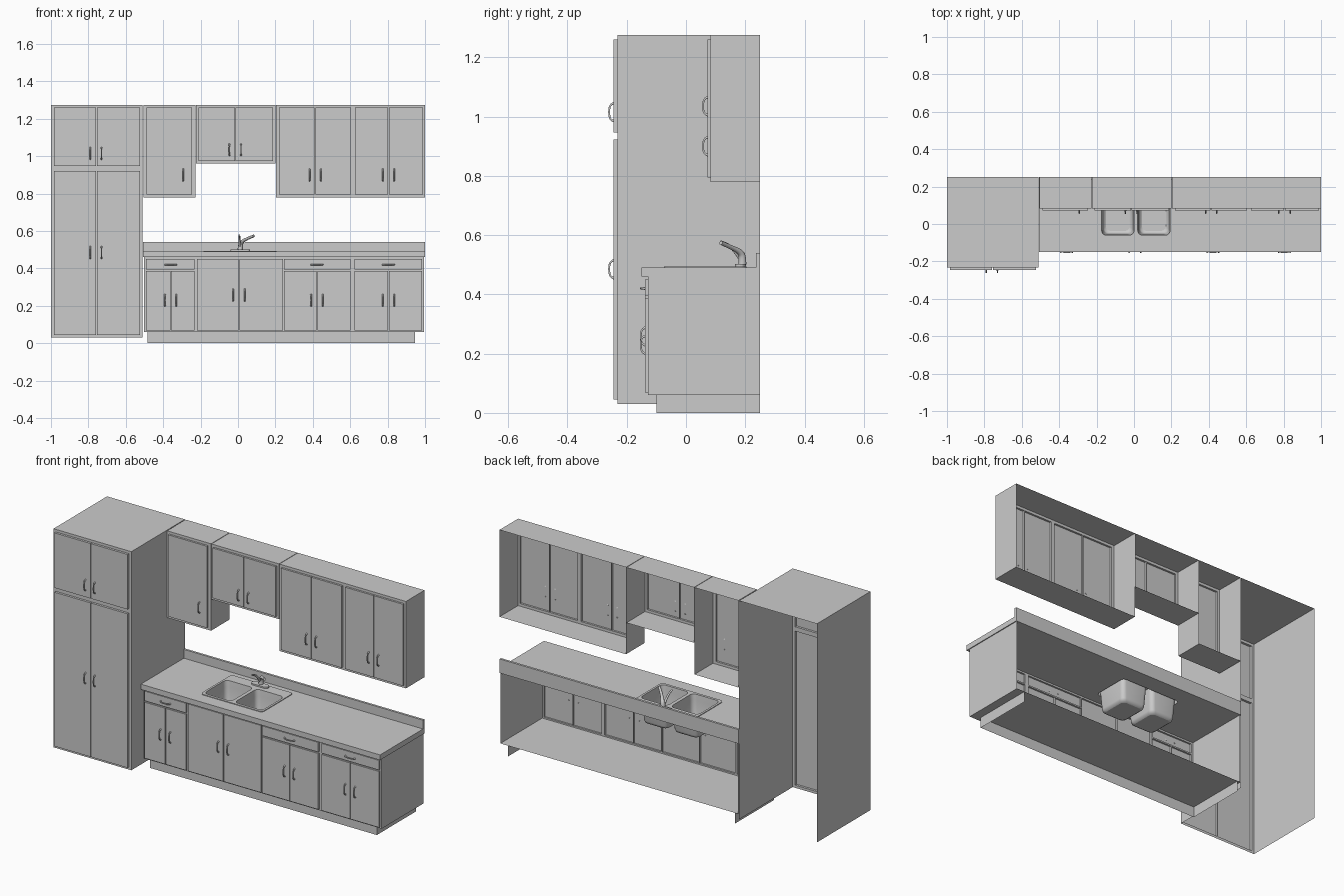
import bpy, bmesh, math

if "Cube" in bpy.data.objects:
    bpy.data.objects.remove(bpy.data.objects["Cube"])

BACK = 0.25


def link(name, data):
    ob = bpy.data.objects.new(name, data)
    bpy.context.collection.objects.link(ob)
    return ob


def finish(name, bm, smooth=False):
    bmesh.ops.remove_doubles(bm, verts=bm.verts, dist=1e-5)
    me = bpy.data.meshes.new(name)
    bm.to_mesh(me)
    bm.free()
    ob = link(name, me)
    if smooth:
        select(ob)
        bpy.ops.object.shade_smooth_by_angle(angle=math.radians(50))
    return ob


def select(ob):
    bpy.ops.object.select_all(action='DESELECT')
    ob.select_set(True)
    bpy.context.view_layer.objects.active = ob


def to_mesh(ob):
    select(ob)
    bpy.ops.object.convert(target='MESH')
    return bpy.context.view_layer.objects.active


def quad(bm, *pts):
    bm.faces.new([bm.verts.new(p) for p in pts])


def cabinet(name, x0, x1, z0, z1, yf, doors, depth, top=True, bottom=True):
    """Open-backed shell whose front has door panels pushed forward."""
    bm = bmesh.new()
    xs = sorted({x0, x1, *[v for d in doors for v in d[:2]]})
    zs = sorted({z0, z1, *[v for d in doors for v in d[2:]]})
    # face frame between the doors
    for a, b in zip(xs, xs[1:]):
        for c, e in zip(zs, zs[1:]):
            mx, mz = (a + b) / 2, (c + e) / 2
            if not any(d[0] < mx < d[1] and d[2] < mz < d[3] for d in doors):
                quad(bm, (a, yf, c), (b, yf, c), (b, yf, e), (a, yf, e))
    # door fronts and their edges
    for a, b, c, e in doors:
        yd = yf - depth
        quad(bm, (a, yd, c), (b, yd, c), (b, yd, e), (a, yd, e))
        ring = [(a, c), (b, c), (b, e), (a, e)]
        for (p, q), (r, s) in zip(ring, ring[1:] + ring[:1]):
            quad(bm, (p, yd, q), (p, yf, q), (r, yf, s), (r, yd, s))
    # sides, top and bottom
    quad(bm, (x0, BACK, z0), (x0, yf, z0), (x0, yf, z1), (x0, BACK, z1))
    quad(bm, (x1, yf, z0), (x1, BACK, z0), (x1, BACK, z1), (x1, yf, z1))
    if top:
        quad(bm, (x0, yf, z1), (x1, yf, z1), (x1, BACK, z1), (x0, BACK, z1))
    if bottom:
        quad(bm, (x0, BACK, z0), (x1, BACK, z0), (x1, yf, z0), (x0, yf, z0))
    return finish(name, bm)


def pair(a, b, c, e, seam):
    return [(a, seam - 0.002, c, e), (seam + 0.002, b, c, e)]


def rounded(x0, x1, y0, y1, r, n=5):
    pts = []
    for cx, cy, s in ((x1 - r, y1 - r, 0), (x0 + r, y1 - r, 90),
                      (x0 + r, y0 + r, 180), (x1 - r, y0 + r, 270)):
        for i in range(n + 1):
            t = math.radians(s + 90 * i / n)
            pts.append((cx + r * math.cos(t), cy + r * math.sin(t)))
    return pts


def plate(name, outlines, z0, z1):
    """Flat slab; later outlines become holes."""
    cu = bpy.data.curves.new(name, 'CURVE')
    cu.dimensions, cu.fill_mode, cu.extrude = '2D', 'BOTH', (z1 - z0) / 2
    for pts in outlines:
        sp = cu.splines.new('POLY')
        sp.points.add(len(pts) - 1)
        for p, (x, y) in zip(sp.points, pts):
            p.co = (x, y, 0, 1)
        sp.use_cyclic_u = True
        sp.use_smooth = False
    ob = link(name, cu)
    ob.location.z = (z0 + z1) / 2
    return to_mesh(ob)


def tube(name, pts, radii, bevel=2):
    cu = bpy.data.curves.new(name, 'CURVE')
    cu.dimensions, cu.bevel_depth, cu.bevel_resolution = '3D', 1, bevel
    cu.use_fill_caps = True
    sp = cu.splines.new('NURBS')
    sp.points.add(len(pts) - 1)
    for p, co, r in zip(sp.points, pts, radii):
        p.co, p.radius = (*co, 1), r
    sp.order_u, sp.use_endpoint_u, sp.resolution_u = 3, True, 4
    return to_mesh(link(name, cu))


# tall pantry cabinet
cabinet("pantry_cabinet", -1, -0.51, 0.03, 1.275, -0.232,
        pair(-0.985, -0.525, 0.045, 0.922, -0.757)
        + pair(-0.985, -0.525, 0.947, 1.26, -0.757), 0.013, bottom=False)

# wall cabinets
cabinet("wall_cabinet_left", -0.505, -0.228, 0.78, 1.275, 0.083,
        [(-0.49, -0.247, 0.795, 1.26)], 0.011)
cabinet("wall_cabinet_middle", -0.225, 0.2, 0.96, 1.275, 0.083,
        pair(-0.21, 0.187, 0.975, 1.26, -0.015), 0.011)
cabinet("wall_cabinet_right", 0.203, 1, 0.78, 1.275, 0.083,
        pair(0.22, 0.603, 0.795, 1.26, 0.412)
        + pair(0.625, 0.988, 0.795, 1.26, 0.804), 0.011)

# base cabinet with doors and drawers
base = pair(-0.22, 0.24, 0.068, 0.45, 0.005)
for a, b, seam in ((-0.492, -0.232, -0.36), (0.247, 0.602, 0.422), (0.623, 0.985, 0.804)):
    base += pair(a, b, 0.068, 0.387, seam) + [(a, b, 0.395, 0.45)]
cabinet("base_cabinet", -0.503, 0.995, 0.06, 0.46, -0.128, base, 0.01, top=False)
cabinet("toe_kick", -0.485, 0.945, 0, 0.06, -0.1, [], 0, top=False, bottom=False)

# countertop and backsplash
rect = [(-0.507, -0.15), (1, -0.15), (1, BACK), (-0.507, BACK)]
plate("countertop", [rect, rounded(-0.177, 0.197, -0.065, 0.15, 0.02)], 0.46, 0.49)
plate("backsplash", [[(-0.507, 0.237), (1, 0.237), (1, BACK), (-0.507, BACK)]], 0.49, 0.54)

# sink deck with two bowls
bowls = [(-0.173, 0.0), (0.02, 0.193)]
plate("sink_deck", [rounded(-0.185, 0.205, -0.075, 0.205, 0.02)]
      + [rounded(a, b, -0.06, 0.14, 0.025) for a, b in bowls], 0.488, 0.494)
for side, (a, b) in zip(("left", "right"), bowls):
    bm = bmesh.new()
    rings = []
    for inset, z in ((0, 0.493), (0.003, 0.46), (0.009, 0.365), (0.013, 0.352), (0.023, 0.346)):
        pts = rounded(a + inset, b - inset, -0.06 + inset, 0.14 - inset, 0.025)
        rings.append([bm.verts.new((x, y, z)) for x, y in pts])
    for r, s in zip(rings, rings[1:]):
        for i in range(len(r)):
            j = (i + 1) % len(r)
            bm.faces.new((r[j], r[i], s[i], s[j]))
    bm.faces.new(rings[-1])
    finish("sink_bowl_" + side, bm, smooth=True)

# faucet
plate("faucet_base", [rounded(-0.04, 0.065, 0.165, 0.2, 0.017)], 0.494, 0.502)
tube("faucet_spout", [(0.012, 0.19, 0.498), (0.012, 0.192, 0.525), (0.022, 0.182, 0.545),
                      (0.05, 0.15, 0.56), (0.085, 0.118, 0.574)],
     (0.014, 0.013, 0.01, 0.007, 0.007), 3)
tube("faucet_lever", [(0.01, 0.185, 0.52), (0.008, 0.165, 0.548), (0.007, 0.14, 0.57),
                      (0.007, 0.115, 0.578)], (0.008, 0.006, 0.005, 0.005))

# bow handles: one mesh shared by every door and drawer
handle = tube("handle", [(0, 0.001, -0.03), (0, -0.012, -0.026), (0, -0.015, 0),
                         (0, -0.012, 0.026), (0, 0.001, 0.03)],
              (0.005, 0.003, 0.004, 0.003, 0.005), 1)
mesh = handle.data
bpy.data.objects.remove(handle)
groups = {
    "pantry_handle": (-0.245, [(-0.79, 0.485), (-0.73, 0.485), (-0.79, 1.015), (-0.73, 1.015)]),
    "wall_handle": (0.072, [(-0.293, 0.9), (-0.046, 1.035), (0.016, 1.035), (0.383, 0.9),
                            (0.443, 0.9), (0.774, 0.9), (0.835, 0.9)]),
    "base_handle": (-0.138, [(-0.391, 0.23), (-0.33, 0.23), (-0.026, 0.258), (0.036, 0.258),
                             (0.391, 0.23), (0.453, 0.23), (0.774, 0.23), (0.835, 0.23)]),
    "drawer_handle": (-0.138, [(-0.36, 0.42), (0.422, 0.42), (0.804, 0.42)]),
}
for name, (y, spots) in groups.items():
    for x, z in spots:
        ob = link(name, mesh)
        ob.location = (x, y, z)
        if name == "drawer_handle":
            ob.rotation_euler.y = math.pi / 2
